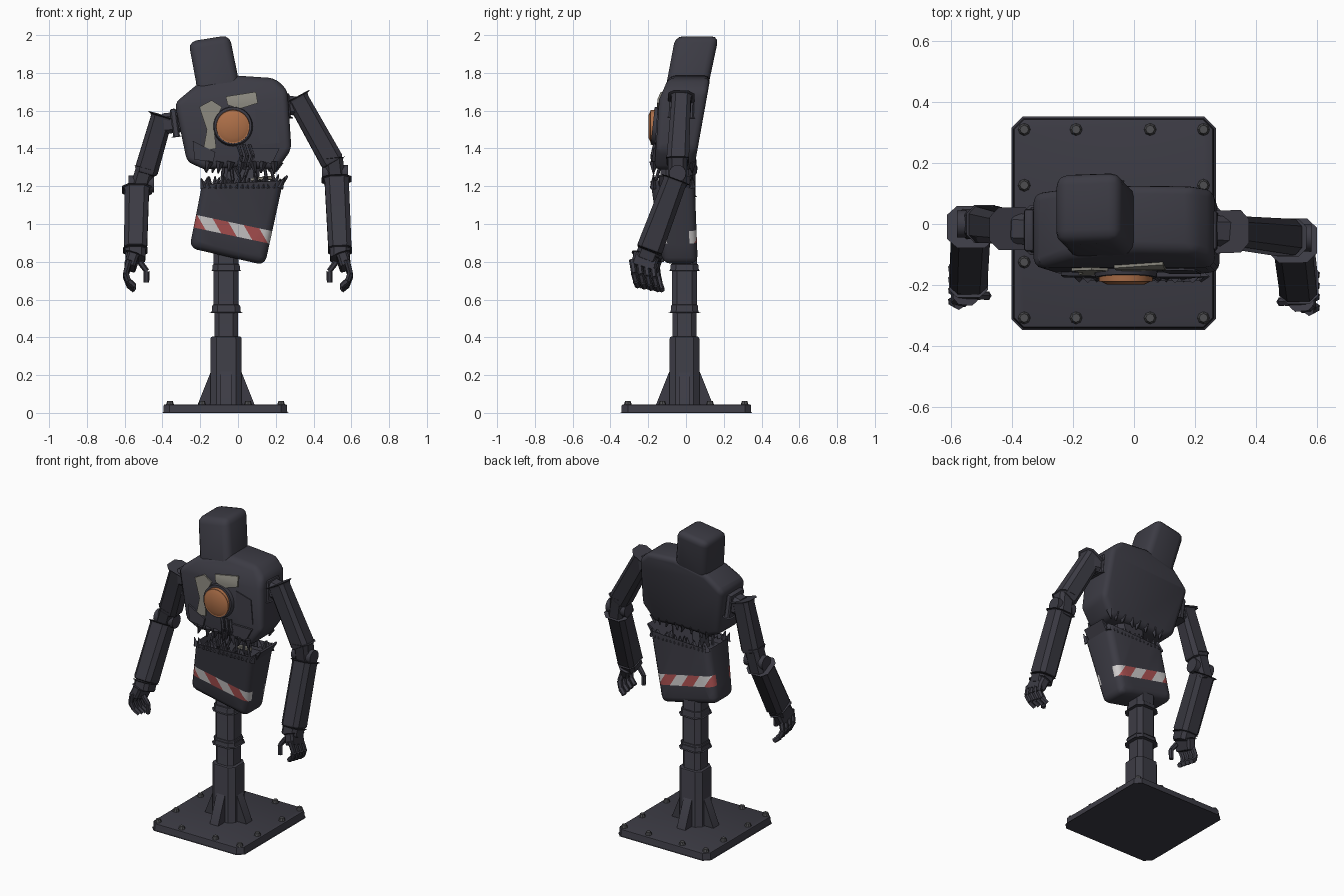
import bpy, bmesh, math, random
from mathutils import Vector, Matrix

if "Cube" in bpy.data.objects:
    bpy.data.objects.remove(bpy.data.objects["Cube"])
random.seed(4)
V = Vector

def material(name, col):
    m = bpy.data.materials.new(name)
    m.diffuse_color = (*col, 1)
    m.use_nodes = True
    m.node_tree.nodes["Principled BSDF"].inputs["Base Color"].default_value = m.diffuse_color
    return m

DARK = material("dark blue grey", (0.045, 0.044, 0.058))
GREY = material("worn light grey", (0.25, 0.24, 0.205))
RUST = material("rusty orange", (0.42, 0.16, 0.065))
WHITE = material("stripe white", (0.62, 0.6, 0.6))
RED = material("stripe red", (0.42, 0.085, 0.085))
STEEL = material("bolt steel", (0.075, 0.075, 0.08))

def finish(name, bm, *mats):
    bmesh.ops.recalc_face_normals(bm, faces=bm.faces)
    me = bpy.data.meshes.new(name)
    bm.to_mesh(me)
    bm.free()
    for m in mats:
        me.materials.append(m)
    ob = bpy.data.objects.new(name, me)
    bpy.context.collection.objects.link(ob)
    return ob

def beam(name, a, b, w, d, mat=DARK, w2=None, d2=None, ch=0.2, bev=0.012):
    """Chamfered, optionally tapered block running from a to b."""
    a, b = V(a), V(b)
    z = (b - a).normalized()
    ref = V((1, 0, 0)) if abs(z.x) < 0.9 else V((0, 1, 0))
    x = (ref - z * ref.dot(z)).normalized()
    y = z.cross(x)
    bm = bmesh.new()
    rings = []
    for p, rw, rd in ((a, w / 2, d / 2), (b, (w2 or w) / 2, (d2 or d) / 2)):
        c = 2 * ch * min(rw, rd)
        pts = [(rw, rd - c), (rw - c, rd), (c - rw, rd), (-rw, rd - c),
               (-rw, c - rd), (c - rw, -rd), (rw - c, -rd), (rw, c - rd)]
        rings.append([bm.verts.new(p + x * u + y * v) for u, v in pts])
    for i in range(8):
        j = (i + 1) % 8
        bm.faces.new((rings[0][i], rings[0][j], rings[1][j], rings[1][i]))
    caps = [bm.faces.new(r) for r in rings]
    bm.normal_update()
    if bev:
        bmesh.ops.bevel(bm, geom=[e for f in caps for e in f.edges], offset=bev,
                        segments=2, profile=0.5, affect='EDGES', clamp_overlap=True)
    return finish(name, bm, mat)

def tube(name, a, b, r, mat=DARK, r2=None, seg=8):
    a, b = V(a), V(b)
    bm = bmesh.new()
    rot = (b - a).to_track_quat('Z', 'Y').to_matrix().to_4x4()
    bmesh.ops.create_cone(bm, cap_ends=True, segments=seg, radius1=r, radius2=r if r2 is None else r2,
                          depth=(b - a).length, matrix=Matrix.Translation((a + b) / 2) @ rot)
    return finish(name, bm, mat)

def chain(name, pts, r, mat=DARK, seg=6):
    for i in range(len(pts) - 1):
        tube(f"{name}_{i + 1}", pts[i], pts[i + 1], r, mat, r * 0.9, seg)

def slab_mesh(pts, yf, yb, bev=0.0, cuts=(), skip=lambda e: False):
    """Front outline in x,z extruded between depth functions yf(z) and yb(z)."""
    bm = bmesh.new()
    rows = [[bm.verts.new((x, y, z)) for x, z in pts] for y in (0, 1)]
    n = len(pts)
    for r in rows:
        bm.faces.new(r)
    for i in range(n):
        j = (i + 1) % n
        bm.faces.new((rows[0][i], rows[0][j], rows[1][j], rows[1][i]))
    for c in cuts:
        bmesh.ops.bisect_plane(bm, geom=bm.verts[:] + bm.edges[:] + bm.faces[:],
                               plane_co=(0, 0, c), plane_no=(0, 0, 1))
    for v in bm.verts:
        v.co.y = yb(v.co.z) if v.co.y > 0.5 else yf(v.co.z)
    bmesh.ops.recalc_face_normals(bm, faces=bm.faces)
    bm.normal_update()
    if bev:
        es = [e for e in bm.edges if e.calc_face_angle(0) > 0.5 and not skip(e)]
        bmesh.ops.bevel(bm, geom=es, offset=bev, segments=3, profile=0.5,
                        affect='EDGES', clamp_overlap=True)
    return bm

def ramp(*pts):
    def f(z):
        for (z0, y0), (z1, y1) in zip(pts, pts[1:]):
            if z <= z1 or (z1, y1) == pts[-1]:
                return y0 + (y1 - y0) * (z - z0) / (z1 - z0)
    return f

# Base plate, bolts and post
PX, PY = -0.063, -0.008
beam("base_plate", (-0.067, 0.002, 0), (-0.067, 0.002, 0.045), 0.655, 0.685, ch=0.05, bev=0.008)
xs = (-0.36, -0.19, 0.053, 0.228)
bolts = [(x, y) for x in xs for y in (-0.308, 0.31)] + [(x, y) for x in (xs[0], xs[3]) for y in (-0.125, 0.127)]
for x, y in bolts:
    tube("base_bolt", (x, y, 0.043), (x, y, 0.064), 0.021, STEEL, 0.014)
beam("post_lower", (PX, PY, 0.04), (PX, PY, 0.405), 0.165, 0.157)
beam("post_neck", (PX, PY, 0.39), (PX, PY, 0.55), 0.125, 0.125)
beam("post_collar", (PX, PY, 0.53), (PX, PY, 0.575), 0.15, 0.145)
beam("post_upper", (PX, PY, 0.56), (PX, PY, 0.86), 0.132, 0.13)
beam("post_top_collar", (PX, PY, 0.75), (PX, PY, 0.79), 0.145, 0.15)
for k in range(4):
    ca, sa = round(math.cos(k * math.pi / 2)), round(math.sin(k * math.pi / 2))
    bm = bmesh.new()
    sides = [[bm.verts.new((PX + ca * r - sa * t, PY + sa * r + ca * t, z))
              for r, z in ((0.06, 0.235), (0.082, 0.215), (0.152, 0.04), (0.06, 0.04))] for t in (-0.03, 0.03)]
    for s in sides:
        bm.faces.new(s)
    for i in range(4):
        j = (i + 1) % 4
        bm.faces.new((sides[0][i], sides[0][j], sides[1][j], sides[1][i]))
    finish("post_fin", bm, DARK)

# Hips: hollow tilted shell with a cut-in hazard stripe front and back
hip_f, hip_b = ramp((0.8, -0.125), (1.24, -0.19)), ramp((0.8, 0.062), (1.24, 0.045))
top = lambda e: all(v.co.z > 1.15 for v in e.verts)
bm = slab_mesh([(-0.19, 1.21), (0.24, 1.23), (0.142, 0.782), (-0.257, 0.873)], hip_f, hip_b, 0.04, skip=top)
lid = max(bm.faces, key=lambda f: f.normal.z * f.calc_area())
bmesh.ops.inset_region(bm, faces=[lid], thickness=0.018, depth=0)
bmesh.ops.translate(bm, verts=lid.verts[:], vec=(0, 0, -0.06))
t = math.radians(12)
U, N, O = V((math.cos(t), 0, -math.sin(t))), V((math.sin(t), 0, math.cos(t))), V((-0.22, 0, 1.013))
D = (U + N * 0.9).normalized()
STEP = 0.084 * U.dot(D)
H = 0.034
planes = [(O + N * s * H, N) for s in (-1, 1)] + [(O + D * (STEP * k + 0.02), D) for k in range(-1, 6)]
for co, no in planes:
    near = [f for f in bm.faces if abs(f.normal.y) > 0.25]
    geom = near + list({e for f in near for e in f.edges}) + list({v for f in near for v in f.verts})
    bmesh.ops.bisect_plane(bm, geom=geom, plane_co=co, plane_no=no)
bm.normal_update()
for f in bm.faces:
    p = f.calc_center_median() - O
    if abs(f.normal.y) > 0.25 and abs(p.dot(N)) < H:
        f.material_index = 1 + math.floor((p.dot(D) - 0.02) / STEP) % 2
finish("hips", bm, DARK, WHITE, RED)

# Torn shell shards around both edges of the waist
for i in range(30):
    x = -0.18 + 0.4 * (i % 15) / 14
    y = (-0.172, 0.032)[i // 15]
    h = random.uniform(0.02, 0.05)
    tube("torn_shard", (x, y, 1.19), (x + random.uniform(-0.02, 0.03), y, 1.215 + h), 0.02, DARK, 0.003, 4)
    if i % 2:
        tube("torn_shard_upper", (x, y, 1.33), (x + random.uniform(-0.02, 0.02), y, 1.29 - h / 2), 0.022, DARK, 0.004, 4)
beam("torn_corner", (0.19, -0.06, 1.17), (0.262, -0.06, 1.255), 0.05, 0.17, w2=0.012, bev=0)

# Exposed spine and cables
beam("spine_core", (0.0, -0.06, 1.1), (0.02, -0.06, 1.35), 0.2, 0.15)
for i in range(7):
    x = -0.1 + i * 0.045
    chain("waist_cable", [(x, -0.13, 1.14), (x + random.uniform(-.02, .03), -0.16, 1.23),
                          (x + random.uniform(-.02, .03), -0.13, 1.33)], 0.009)
beam("waist_scrap", (0.07, -0.12, 1.235), (0.18, -0.13, 1.245), 0.03, 0.02, GREY, bev=0)

# Torso and head, leaning back
tor_f, tor_b = ramp((1.25, -0.17), (1.66, -0.142), (1.78, -0.09)), ramp((1.25, 0.035), (1.78, 0.13))
finish("torso", slab_mesh([(-0.27, 1.33), (-0.18, 1.29), (0.03, 1.30), (0.205, 1.285), (0.283, 1.395), (0.262, 1.71),
                           (0.195, 1.772), (0.0, 1.785), (-0.22, 1.735), (-0.335, 1.64)],
                          tor_f, tor_b, 0.032, cuts=(1.66,)), DARK)
finish("head", slab_mesh([(-0.215, 1.66), (0.02, 1.66), (0.0, 1.78), (-0.045, 2.0), (-0.262, 1.965), (-0.222, 1.75)],
                         ramp((1.6, -0.13), (2.0, -0.055)), ramp((1.6, 0.09), (2.0, 0.175)), 0.04), DARK)

# Chest plates around the round core
def chest_plate(name, pts, mat, out=0.009):
    finish(name, slab_mesh(pts, lambda z: tor_f(z) - out, lambda z: tor_f(z) + 0.004, cuts=(1.66,)), mat)

chest_plate("chest_plate_side", [(-0.205, 1.62), (-0.14, 1.655), (-0.085, 1.62), (-0.13, 1.53),
                                 (-0.115, 1.4), (-0.185, 1.385), (-0.165, 1.5)], GREY)
chest_plate("chest_plate_top", [(-0.065, 1.675), (0.095, 1.7), (0.105, 1.64), (0.01, 1.61), (-0.055, 1.63)], GREY)
chest_plate("chest_fragment_right", [(0.09, 1.61), (0.2, 1.58), (0.22, 1.43), (0.12, 1.42), (0.1, 1.5)], DARK, 0.006)
chest_plate("chest_fragment_low", [(0.06, 1.4), (0.22, 1.4), (0.18, 1.32), (0.08, 1.33)], DARK, 0.014)
chest_plate("chest_fragment_left", [(-0.24, 1.44), (-0.12, 1.38), (-0.13, 1.33), (-0.23, 1.34)], DARK, 0.012)
C = V((-0.027, 0, 1.515))
tube("core_rim", C + V((0, -0.13, 0)), C + V((0, -0.176, 0.005)), 0.11, DARK, 0.1, 32)
tube("core_disc", C + V((0, -0.15, 0)), C + V((0, -0.188, 0)), 0.092, RUST, 0.088, 32)
tube("core_dome", C + V((0, -0.185, 0)), C + V((0, -0.199, 0)), 0.088, RUST, 0.06, 32)
for x in (0.0, 0.03, 0.06):
    chain("chest_cable", [(x, -0.165, 1.42), (x + 0.02, -0.18, 1.36), (x, -0.165, 1.29)], 0.01)

# Arms: each side has its own pose
ARMS = (("left", -1, (-0.40, -0.015, 1.575), (-0.49, 0.0, 1.265), (-0.535, 0.0, 1.18), (-0.543, -0.175, 0.86)),
        ("right", 1, (0.31, -0.025, 1.67), (0.505, -0.045, 1.32), (0.522, -0.045, 1.235), (0.54, -0.195, 0.86)))
beam("left_shoulder_joint", (-0.27, -0.02, 1.545), (-0.4, -0.015, 1.53), 0.1, 0.11)
beam("left_shoulder_flange", (-0.325, -0.02, 1.46), (-0.345, -0.02, 1.61), 0.035, 0.14)
beam("right_shoulder_joint", (0.2, -0.02, 1.64), (0.33, -0.025, 1.62), 0.1, 0.1)
beam("right_shoulder_flange", (0.262, -0.025, 1.56), (0.255, -0.02, 1.69), 0.035, 0.13)
for side, s, S, E, F, W in ARMS:
    S, E, F, W = V(S), V(E), V(F), V(W)
    beam(side + "_upper_arm", S, E, 0.115, 0.10, w2=0.125, d2=0.12, bev=0.02)
    beam(side + "_elbow", E + V((0, 0, 0.03)), F - V((0, 0, 0.04)), 0.1, 0.1)
    mid = (E + F) / 2
    tube(side + "_elbow_pin", mid - V((0.068, 0, 0.01)), mid + V((0.068, 0, -0.01)), 0.045, DARK, seg=16)
    beam(side + "_forearm", F + V((0, -0.01, 0)), W, 0.128, 0.125, w2=0.122, d2=0.14, bev=0.015)
    beam(side + "_wrist", W, W + V((0, -0.02, -0.05)), 0.105, 0.12)
    beam(side + "_palm", W + V((0.01 * s, -0.015, -0.03)), W + V((0.032 * s, -0.035, -0.095)), 0.06, 0.135)
    hx = 0.54
    for i in range(4):
        y, dz = W.y - 0.09 + 0.036 * i, 0.007 * (1.5 - i)
        chain(f"{side}_finger", [(s * (hx + dx), y + 0.01 * k, z + dz) for k, (dx, z) in
                                 enumerate(((0.035, 0.80), (0.055, 0.73), (0.04, 0.688), (0.008, 0.66)))], 0.017)
    chain(side + "_thumb", [(s * (hx + dx), W.y - 0.06, z) for dx, z in
                            ((-0.02, 0.8), (-0.057, 0.75), (-0.055, 0.69))], 0.016)

# Smooth shading with sharp creases
for ob in bpy.context.collection.objects:
    ob.select_set(True)
    bpy.context.view_layer.objects.active = ob
bpy.ops.object.shade_smooth_by_angle(angle=math.radians(35))
